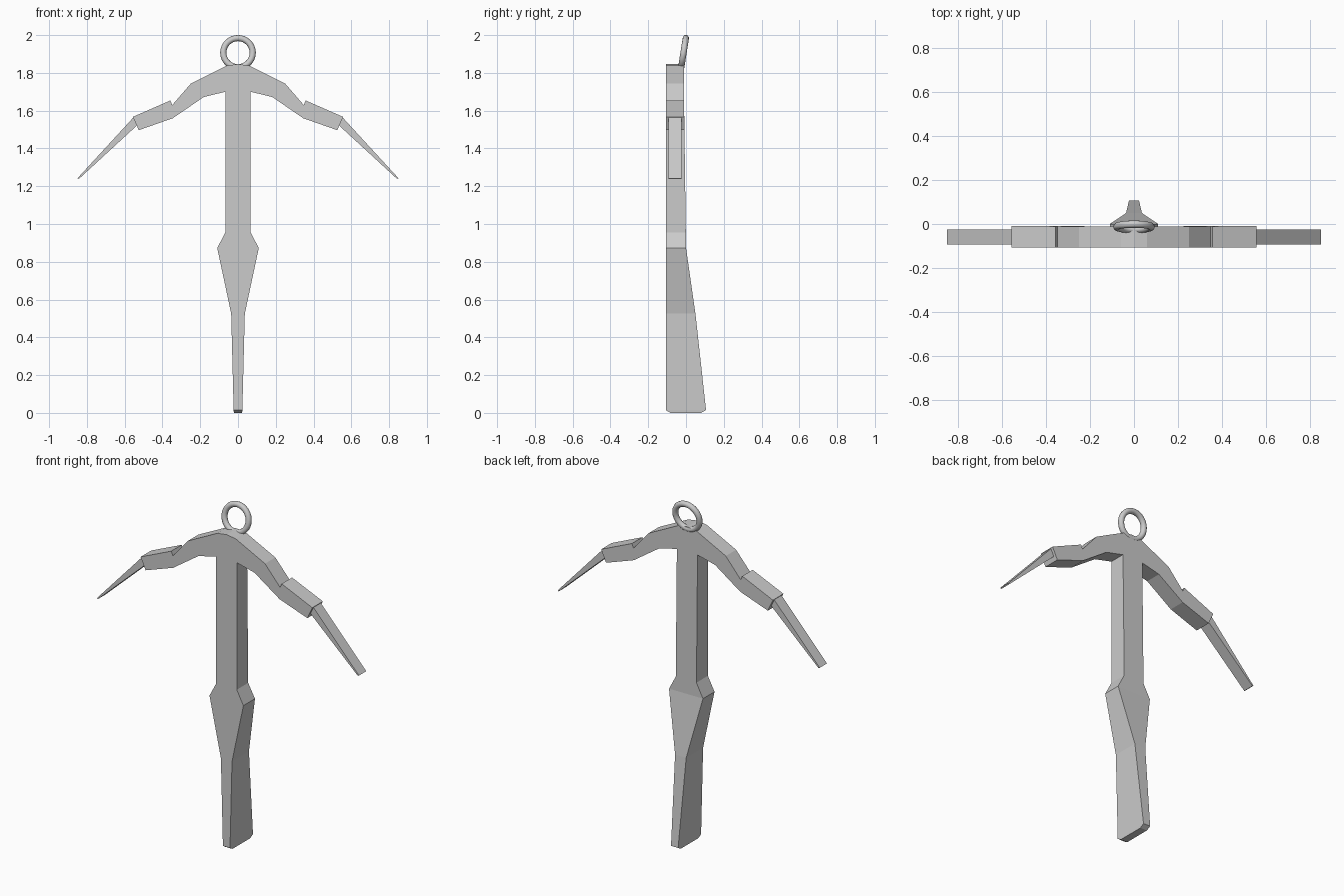
import bpy, bmesh, math

if "Cube" in bpy.data.objects:
    bpy.data.objects.remove(bpy.data.objects["Cube"])


def ramp(points, z):
    # piecewise-linear depth along the height
    for (z0, y0), (z1, y1) in zip(points, points[1:]):
        if z <= z1:
            return y0 + (y1 - y0) * (z - z0) / (z1 - z0)
    return points[-1][1]


def slab(name, polys, front, back):
    # front-view polygons given thickness between two depth ramps
    bm = bmesh.new()
    cache = {}

    def pair(p):
        key = (round(p[0], 4), round(p[1], 4))
        if key not in cache:
            x, z = key
            cache[key] = (bm.verts.new((x, ramp(front, z), z)),
                          bm.verts.new((x, ramp(back, z), z)))
        return cache[key]

    edges = {}
    for poly in polys:
        prs = [pair(p) for p in poly]
        bm.faces.new([a for a, b in prs])
        bm.faces.new([b for a, b in reversed(prs)])
        for p, q in zip(prs, prs[1:] + prs[:1]):
            edges.setdefault(frozenset((p, q)), []).append((p, q))
    for uses in edges.values():
        if len(uses) == 1:
            p, q = uses[0]
            bm.faces.new((p[0], p[1], q[1], q[0]))
    bmesh.ops.recalc_face_normals(bm, faces=bm.faces[:])
    me = bpy.data.meshes.new(name)
    bm.to_mesh(me)
    bm.free()
    ob = bpy.data.objects.new(name, me)
    bpy.context.collection.objects.link(ob)
    return ob


def flip(poly):
    return [(-x, z) for x, z in reversed(poly)]


# shaft and flared grip, as (half width, height) from the foot up
rows = [(.022, 0), (.023, .015), (.036, .525), (.11, .873), (.067, .955), (.067, 1.70)]
polys = [[(-w0, z0), (w0, z0), (w1, z1), (-w1, z1)]
         for (w0, z0), (w1, z1) in zip(rows, rows[1:])]
polys.append([(-.067, 1.70), (.067, 1.70), (.06, 1.838), (0, 1.847), (-.06, 1.838)])

# curved arms with a small step before the blade socket
arm = [
    [(.067, 1.70), (.182, 1.672), (.25, 1.743), (.06, 1.838)],
    [(.182, 1.672), (.345, 1.56), (.348, 1.63), (.25, 1.743)],
    [(.345, 1.56), (.525, 1.497), (.557, 1.567), (.358, 1.654), (.348, 1.63)],
]
polys += arm + [flip(p) for p in arm]
slab("body", polys,
     [(0, -.083), (.015, -.107), (2, -.107)],
     [(0, .08), (.015, .106), (.525, .05), (.873, 0), (1.70, -.011), (2, -.013)])

# tapered blades at the arm ends
blade = [(.529, 1.527), (.843, 1.238), (.85, 1.242), (.552, 1.566)]
for name, poly in (("right_blade", blade), ("left_blade", flip(blade))):
    slab(name, [poly], [(0, -.093), (2, -.093)], [(0, -.025), (2, -.025)])

# hanging ring, leaning slightly back
bpy.ops.mesh.primitive_torus_add(
    major_segments=32, minor_segments=12, major_radius=.078, minor_radius=.0165,
    location=(0, -.013, 1.907), rotation=(math.radians(81), 0, 0))
bpy.context.object.name = "hanging_ring"
bpy.ops.object.shade_smooth_by_angle(angle=math.radians(50))
